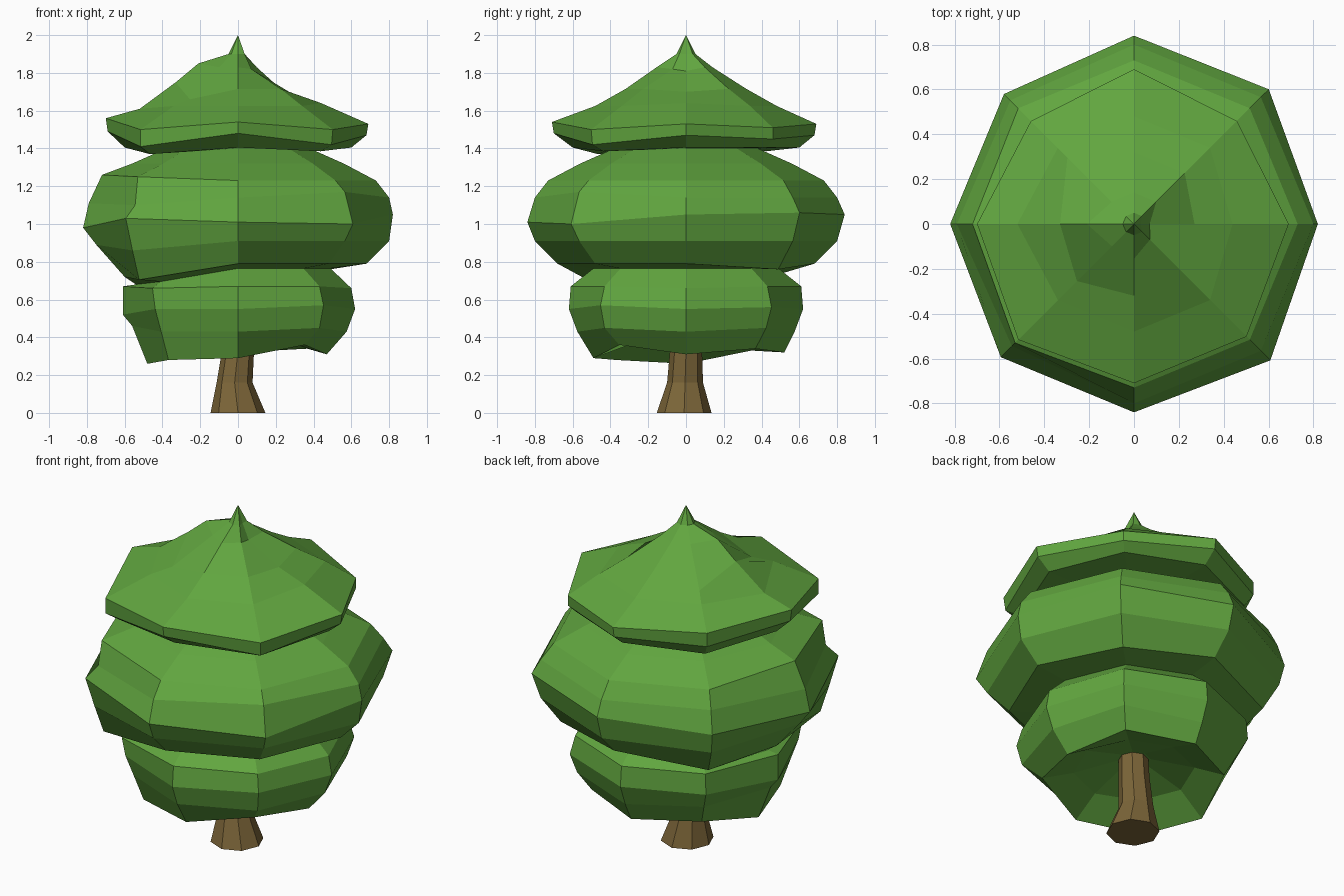
import bpy, bmesh, math

SIDES = 8

def material(name, rgb):
    m = bpy.data.materials.new(name)
    m.diffuse_color = (*rgb, 1)
    return m

def loft(name, rings, mat, tip=None):
    """Skin 8-sided rings listed top to bottom: (radius, z, tweaks, centre x, centre y).
    tweaks maps a corner number (45 degree steps from +x) to its own (radius, z)."""
    bm = bmesh.new()
    loops = []
    for r0, z0, tweaks, cx, cy in rings:
        loop = []
        for i in range(SIDES):
            r, z = tweaks.get(i, (r0, z0))
            a = i * math.tau / SIDES
            loop.append(bm.verts.new((cx + r * math.cos(a), cy + r * math.sin(a), z)))
        loops.append(loop)
    for up, low in zip(loops, loops[1:]):
        for i in range(SIDES):
            j = (i + 1) % SIDES
            bm.faces.new((up[i], low[i], low[j], up[j]))
    if tip is None:
        bm.faces.new(loops[0])
    else:
        apex = bm.verts.new(tip)
        for i in range(SIDES):
            bm.faces.new((apex, loops[0][i], loops[0][(i + 1) % SIDES]))
    bm.faces.new(loops[-1][::-1])
    bmesh.ops.recalc_face_normals(bm, faces=bm.faces)
    me = bpy.data.meshes.new(name)
    bm.to_mesh(me)
    bm.free()
    me.materials.append(mat)
    ob = bpy.data.objects.new(name, me)
    bpy.context.collection.objects.link(ob)
    return ob

# Top tier: pointed cap with a raised swirl on the left
top_tier = [
    (.05, 1.90, {0: (.03, 1.90)}),
    (.14, 1.83, {0: (.07, 1.81), 4: (.21, 1.85), 6: (.155, 1.83), 7: (.10, 1.82)}),
    (.32, 1.715, {0: (.27, 1.70), 3: (.42, 1.68), 4: (.33, 1.75), 5: (.36, 1.66)}),
    (.48, 1.625, {0: (.44, 1.64), 4: (.52, 1.61)}),
    (.69, 1.53, {1: (.65, 1.51), 3: (.65, 1.53), 4: (.70, 1.56), 5: (.73, 1.50), 6: (.71, 1.54), 7: (.71, 1.50)}),
    (.68, 1.47, {1: (.65, 1.45), 3: (.65, 1.45), 4: (.69, 1.49), 5: (.73, 1.41), 6: (.70, 1.48), 7: (.70, 1.42)}),
    (.60, 1.405, {3: (.60, 1.385), 5: (.66, 1.37), 7: (.62, 1.385)}),
    (.38, 1.40, {}),
]
# Middle tier: the widest bulge, sagging on the left
middle_tier = [
    (.56, 1.32, {}),
    (.73, 1.23, {4: (.72, 1.26), 5: (.75, 1.25)}),
    (.80, 1.14, {3: (.78, 1.13), 4: (.79, 1.11), 5: (.77, 1.10), 7: (.80, 1.17)}),
    (.84, 1.03, {0: (.82, 1.05), 1: (.85, 1.06), 2: (.84, 1.05), 3: (.82, 1.0), 4: (.82, .98), 6: (.84, 1.01), 7: (.86, 1.0)}),
    (.80, .91, {3: (.79, .88), 4: (.75, .89), 5: (.79, .86)}),
    (.68, .79, {1: (.69, .76), 3: (.70, .735), 4: (.60, .72), 5: (.74, .705)}),
    (.49, .765, {3: (.53, .70), 4: (.54, .68), 5: (.58, .695)}),
]
# Bottom tier: narrower bulge with a hollow underside
bottom_tier = [
    (.61, .67, {0: (.60, .66), 4: (.61, .67), 5: (.64, .66)}),
    (.62, .55, {1: (.64, .56), 4: (.61, .52), 7: (.64, .57)}),
    (.575, .43, {1: (.60, .45), 3: (.56, .45), 4: (.56, .46), 7: (.61, .45)}),
    (.49, .29, {0: (.47, .31), 1: (.52, .34), 2: (.52, .32), 3: (.49, .33), 4: (.48, .26), 5: (.52, .28), 7: (.50, .36)}),
    (.33, .385, {}),
    (.09, .45, {}),
]
leaf = material("leaf_green", (.12, .38, .05))
loft("foliage", [(*r, 0, 0) for r in top_tier + middle_tier + bottom_tier], leaf, (0, 0, 2))

# Trunk: flared base, slight bend
bark = material("bark_brown", (.20, .13, .04))
loft("trunk", [(.08, .48, {}, .005, 0), (.085, .33, {}, 0, 0),
               (.095, .16, {}, -.018, -.005), (.145, 0, {}, 0, -.01)], bark)
